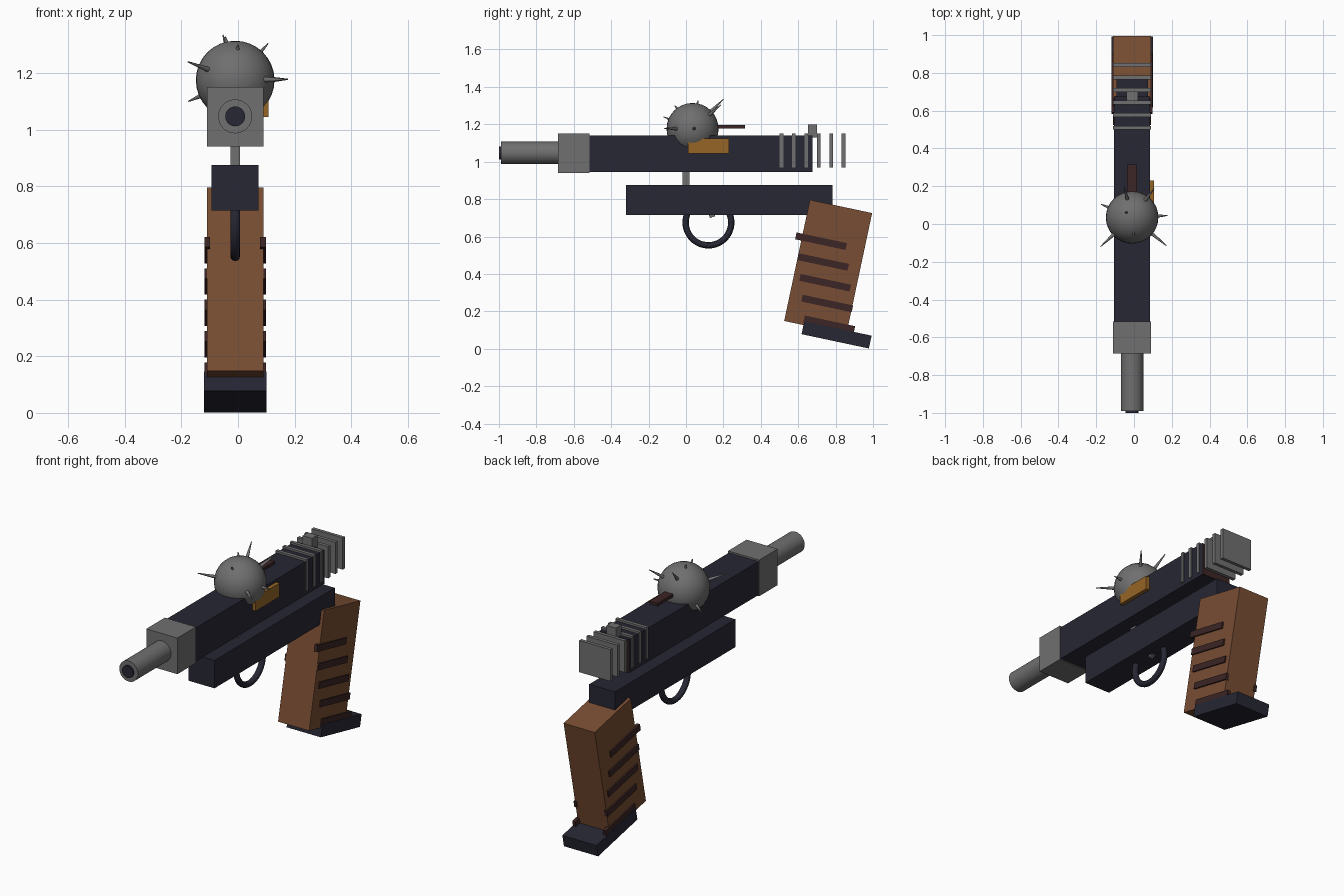
import bpy
from math import radians
from mathutils import Vector

if "Cube" in bpy.data.objects:
    bpy.data.objects.remove(bpy.data.objects["Cube"], do_unlink=True)

CX = -0.01          # lateral centre line
TILT = radians(-12)  # rake of the grip


def material(name, rgb):
    m = bpy.data.materials.new(name)
    m.use_nodes = True
    m.diffuse_color = (*rgb, 1)
    m.node_tree.nodes["Principled BSDF"].inputs["Base Color"].default_value = (*rgb, 1)
    return m


NAVY = material("dark navy metal", (0.02, 0.02, 0.035))
GRAY = material("gray steel", (0.16, 0.16, 0.16))
BROWN = material("brown wood", (0.19, 0.075, 0.033))
RED = material("dark red brown", (0.045, 0.018, 0.018))
GOLD = material("brass", (0.3, 0.13, 0.02))


def finish(name, mat, smooth=False):
    ob = bpy.context.object
    ob.name = name
    ob.data.materials.append(mat)
    if smooth:
        bpy.ops.object.shade_smooth_by_angle()
    return ob


def box(name, mat, center, size, tilt=0):
    bpy.ops.mesh.primitive_cube_add(size=1, location=center, rotation=(tilt, 0, 0))
    bpy.context.object.scale = size
    bpy.ops.object.transform_apply(location=False, rotation=False, scale=True)
    return finish(name, mat)


def rod(name, mat, y0, y1, z, radius):
    bpy.ops.mesh.primitive_cylinder_add(vertices=32, radius=radius, depth=y1 - y0,
                                        location=(CX, (y0 + y1) / 2, z),
                                        rotation=(radians(90), 0, 0))
    return finish(name, mat, True)


# Upper housing, muzzle and barrel
box("housing", NAVY, (CX, 0.075, 1.043), (0.19, 1.2, 0.195))
box("housing_end", RED, (CX, 0.667, 1.043), (0.186, 0.02, 0.19))
box("muzzle_block", GRAY, (CX, -0.6, 1.045), (0.2, 0.17, 0.21))
rod("barrel", GRAY, -0.99, -0.6, 1.047, 0.06)
rod("bore", NAVY, -1.0, -0.9, 1.047, 0.035)

# Cooling fins and rear sight
for i in range(6):
    box(f"cooling_fin_{i + 1}", GRAY, (CX, 0.51 + 0.0665 * i, 1.06), (0.2, 0.02, 0.184))
box("rear_sight", GRAY, (CX, 0.676, 1.165), (0.06, 0.05, 0.07))

# Lower frame, strut, guard and trigger
box("strut", GRAY, (CX, 0, 0.91), (0.034, 0.04, 0.1))
box("lower_frame", NAVY, (CX, 0.232, 0.795), (0.166, 1.105, 0.162))
bpy.ops.mesh.primitive_torus_add(major_radius=0.122, minor_radius=0.017,
                                 major_segments=48, minor_segments=12,
                                 location=(CX, 0.12, 0.675), rotation=(0, radians(90), 0))
finish("trigger_guard", NAVY, True)
box("trigger", GRAY, (CX, 0.137, 0.718), (0.025, 0.03, 0.03), radians(20))

# Raked grip with side ribs and a base plate
box("grip", BROWN, (CX, 0.76, 0.437), (0.2, 0.34, 0.662), TILT)
for i in range(5):
    for side, x in (("left", 0.098), ("right", -0.098)):
        box(f"grip_rib_{side}_{i + 1}", RED, (CX + x, 0.722 + 0.011 * i, 0.575 - 0.111 * i),
            (0.02, 0.275, 0.037), TILT)
box("grip_base", NAVY, (CX, 0.805, 0.074), (0.22, 0.368, 0.07), TILT)

# Spiked ball, side plate and rear bar
core = Vector((CX, 0.035, 1.175))
bpy.ops.mesh.primitive_uv_sphere_add(segments=32, ring_count=16, radius=0.139, location=core)
finish("ball", GRAY, True)
tips = [(-0.177, -0.12, 1.24), (-0.175, 0.105, 1.10), (0.177, 0.045, 1.178),
        (0.172, -0.115, 1.178), (0.106, 0.187, 1.304), (-0.053, 0.2, 1.334),
        (-0.045, 0.065, 1.328), (0.0, -0.06, 1.3)]
for i, tip in enumerate(tips):
    ray = Vector(tip) - core
    start = core + ray.normalized() * 0.12
    length = ray.length - 0.12
    bpy.ops.mesh.primitive_cone_add(vertices=12, radius1=0.011, radius2=0.002, depth=length,
                                    location=(start + Vector(tip)) / 2,
                                    rotation=ray.to_track_quat('Z', 'Y').to_euler())
    finish(f"spike_{i + 1}", GRAY, True)
box("side_plate", GOLD, (0.09, 0.12, 1.085), (0.034, 0.22, 0.08))
box("rear_bar", RED, (CX, 0.22, 1.186), (0.052, 0.19, 0.018))
